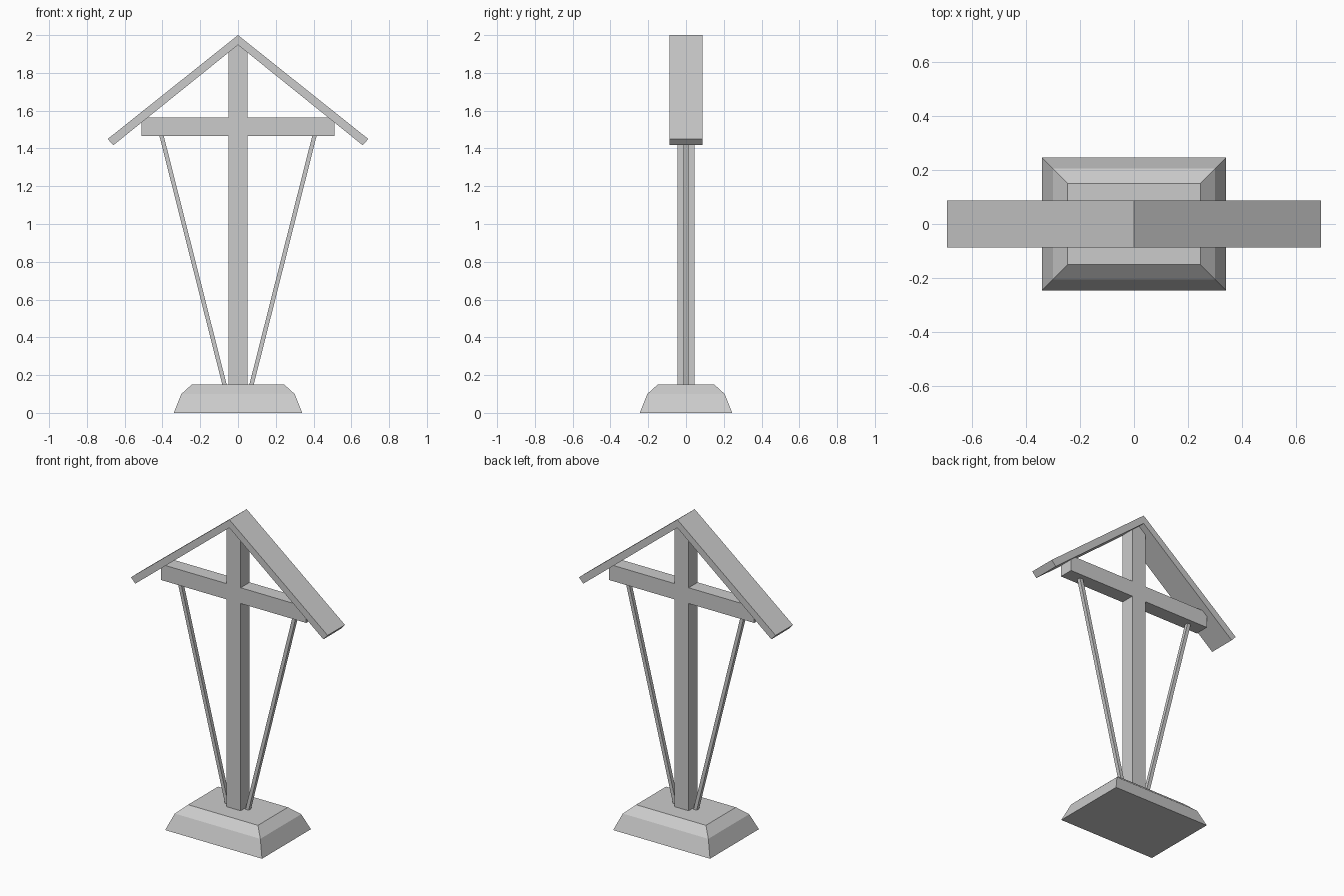
import bpy, bmesh

if "Cube" in bpy.data.objects:
    bpy.data.objects.remove(bpy.data.objects["Cube"])


def make_object(name, bm):
    bmesh.ops.recalc_face_normals(bm, faces=bm.faces[:])
    mesh = bpy.data.meshes.new(name)
    bm.to_mesh(mesh)
    bm.free()
    obj = bpy.data.objects.new(name, mesh)
    bpy.context.collection.objects.link(obj)
    return obj


def extrude_profile(name, points, half_depth):
    """Extrude an x-z outline along y, centred on y = 0."""
    bm = bmesh.new()
    face = bm.faces.new([bm.verts.new((x, -half_depth, z)) for x, z in points])
    out = bmesh.ops.extrude_face_region(bm, geom=[face])
    verts = [v for v in out["geom"] if isinstance(v, bmesh.types.BMVert)]
    bmesh.ops.translate(bm, verts=verts, vec=(0, 2 * half_depth, 0))
    return make_object(name, bm)


def mirrored(points):
    """Complete a right-hand outline with its mirror image (skip points on the axis)."""
    return points + [(-x, z) for x, z in reversed(points) if x > 0]


# Base: stacked rectangles forming a two-step bevelled plinth
bm = bmesh.new()
rings = []
for hx, hy, z in [(0.34, 0.245, 0), (0.30, 0.205, 0.10), (0.245, 0.15, 0.15)]:
    rings.append([bm.verts.new((sx * hx, sy * hy, z))
                  for sx, sy in [(-1, -1), (1, -1), (1, 1), (-1, 1)]])
for low, high in zip(rings, rings[1:]):
    for i in range(4):
        j = (i + 1) % 4
        bm.faces.new((low[i], low[j], high[j], high[i]))
bm.faces.new(rings[0])
bm.faces.new(rings[-1])
make_object("base", bm)

# Post and crossarm in one outline, with the top cut to the roof pitch
extrude_profile("post_and_crossarm", mirrored([
    (0.05, 0.145), (0.05, 1.465), (0.51, 1.465), (0.51, 1.565),
    (0.05, 1.565), (0.05, 1.915), (0, 1.955)]), 0.045)

# Roof: folded board
extrude_profile("roof", [
    (0, 2.0), (0.69, 1.45), (0.66, 1.417), (0, 1.948),
    (-0.66, 1.417), (-0.69, 1.45)], 0.087)

# Slanted struts from base to crossarm
for side, s in (("left", -1), ("right", 1)):
    extrude_profile(f"{side}_strut", [
        (s * 0.059, 0.145), (s * 0.082, 0.145),
        (s * 0.417, 1.47), (s * 0.394, 1.47)], 0.012)
